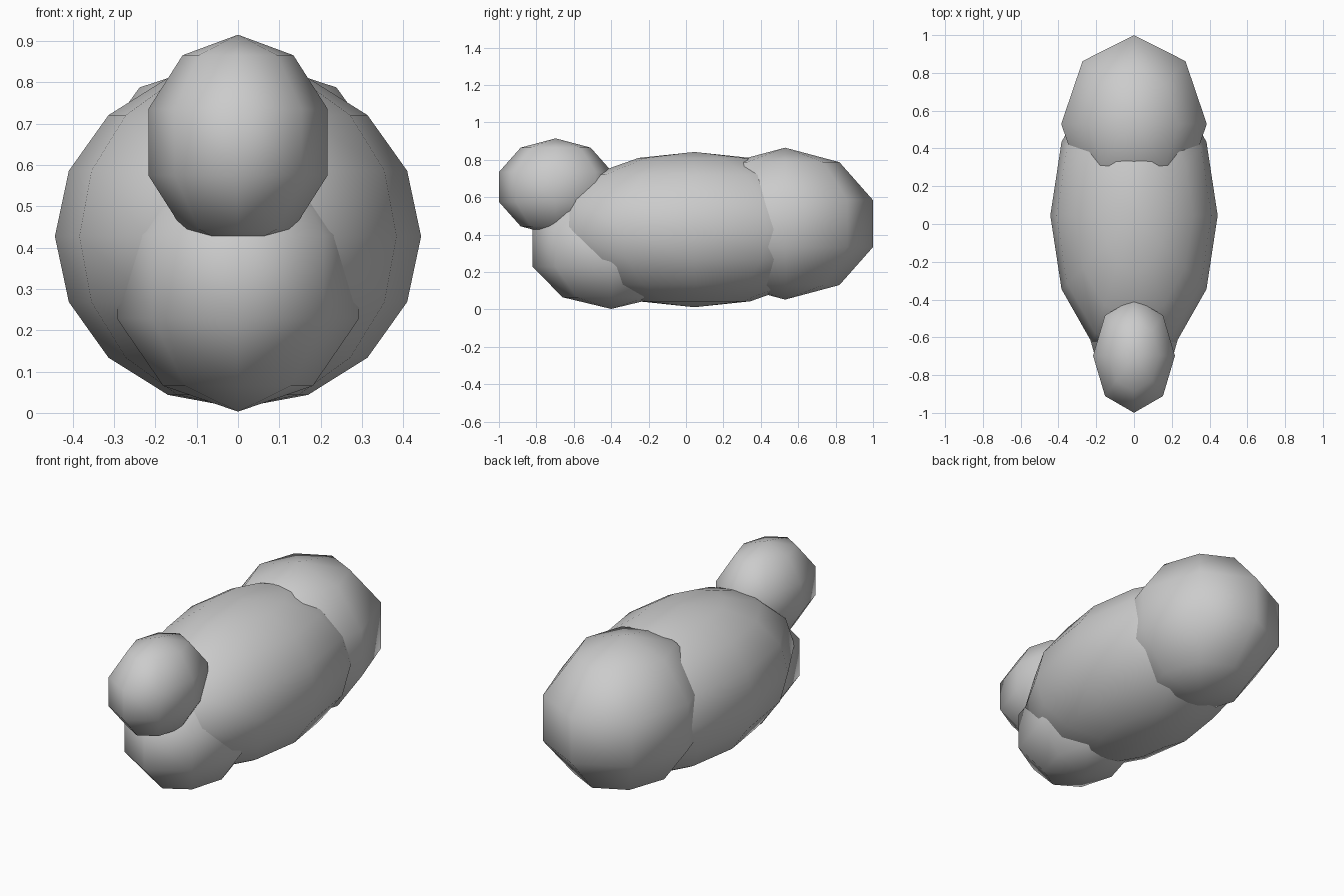
import bpy

if "Cube" in bpy.data.objects:
    bpy.data.objects.remove(bpy.data.objects["Cube"])


def ellipsoid(name, center, radii, segments, rings):
    """Low-poly smooth-shaded UV ellipsoid with vertical poles."""
    bpy.ops.mesh.primitive_uv_sphere_add(
        segments=segments, ring_count=rings, radius=1, location=center)
    obj = bpy.context.object
    obj.name = name
    obj.scale = radii
    bpy.ops.object.transform_apply(location=False, rotation=False, scale=True)
    bpy.ops.object.shade_smooth()
    return obj


# Long central barrel
ellipsoid("body", (0, 0.045, 0.427), (0.443, 0.78, 0.415), 12, 8)
# Rounded rear
ellipsoid("rump", (0, 0.53, 0.459), (0.405, 0.494, 0.406), 8, 5)
# Low bulge under the head
ellipsoid("chest", (0, -0.4, 0.329), (0.308, 0.442, 0.326), 8, 5)
# Small raised head at the front
ellipsoid("head", (0, -0.697, 0.655), (0.228, 0.318, 0.26), 8, 5)
